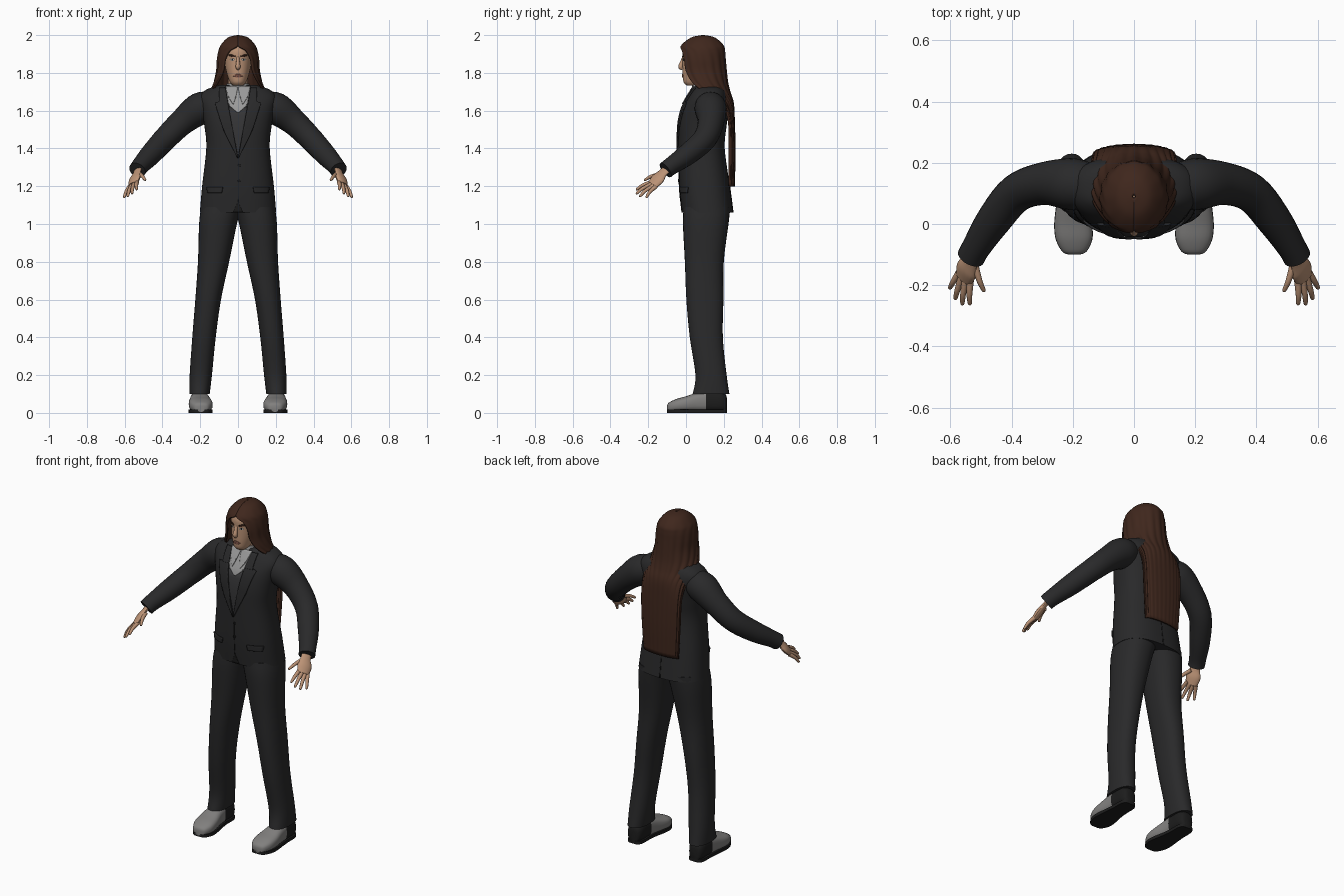
import bpy, bmesh
from math import sin, cos, pi, copysign
from mathutils import Vector

cube = bpy.data.objects.get("Cube")
if cube:
    bpy.data.objects.remove(cube)


def material(name, r, g, b):
    mat = bpy.data.materials.new(name)
    mat.use_nodes = True
    mat.diffuse_color = (r, g, b, 1)
    for node in mat.node_tree.nodes:
        if node.type == 'BSDF_PRINCIPLED':
            node.inputs["Base Color"].default_value = (r, g, b, 1)
            node.inputs["Roughness"].default_value = .8
    return mat


SUIT = material("charcoal suit", .022, .022, .023)
VEST = material("dark grey vest", .035, .035, .037)
SHIRT = material("grey shirt", .32, .32, .32)
SKIN = material("skin", .5, .29, .18)
HAIR = material("brown hair", .05, .02, .012)
SHOE = material("grey leather", .22, .215, .21)
BLACK = material("black leather", .012, .012, .012)
LIP = material("lips", .33, .14, .1)
EYE = material("eye white", .6, .58, .55)


def smooth_rows(rows, steps=5):
    """Catmull-Rom interpolation between rows of numbers."""
    out = []
    for i in range(len(rows) - 1):
        a, b, c, d = (rows[max(i - 1, 0)], rows[i], rows[i + 1],
                      rows[min(i + 2, len(rows) - 1)])
        for k in range(steps):
            t = k / steps
            out.append(tuple(
                q + t / 2 * (r - p + t * (2 * p - 5 * q + 4 * r - s
                                          + t * (3 * (q - r) + s - p)))
                for p, q, r, s in zip(a, b, c, d)))
    return out + [tuple(rows[-1])]


def skin_rings(name, rings, mats, closed=True, rule=None, thick=0, flip=1):
    """Bridge consecutive rings of points into one smooth object."""
    bm = bmesh.new()
    loops = [[bm.verts.new((p[0] * flip, p[1], p[2])) for p in ring]
             for ring in rings]
    n = len(loops[0])
    for lo, hi in zip(loops, loops[1:]):
        for j in range(n if closed else n - 1):
            k = (j + 1) % n
            bm.faces.new((lo[j], lo[k], hi[k], hi[j]))
    if closed:
        bm.faces.new(loops[0])
        bm.faces.new(loops[-1])
    bmesh.ops.recalc_face_normals(bm, faces=bm.faces)
    if rule:
        for f in bm.faces:
            f.material_index = rule(f.calc_center_median())
    mesh = bpy.data.meshes.new(name)
    bm.to_mesh(mesh)
    bm.free()
    for mat in mats:
        mesh.materials.append(mat)
    obj = bpy.data.objects.new(name, mesh)
    bpy.context.collection.objects.link(obj)
    if thick:
        mod = obj.modifiers.new("thickness", 'SOLIDIFY')
        mod.thickness, mod.offset = thick, 0
    bpy.ops.object.select_all(action='DESELECT')
    obj.select_set(True)
    bpy.context.view_layer.objects.active = obj
    bpy.ops.object.shade_smooth_by_angle(angle=pi / 4)
    return obj


def power(v, e):
    return copysign(abs(v) ** e, v)


def oval(z, x0, x1, y0, y1, p, n=32):
    """Horizontal rounded ring filling the given box."""
    return [((x0 + x1) / 2 + (x1 - x0) / 2 * power(cos(a), 2 / p),
             (y0 + y1) / 2 + (y1 - y0) / 2 * power(sin(a), 2 / p), z)
            for a in (2 * pi * i / n for i in range(n))]


def tube(name, points, mat, flip=1, side=(0, 0, 1), flat=1, n=16):
    """Round or flattened limb along (x, y, z, radius) points."""
    rows = smooth_rows(points)
    rings = []
    for i, row in enumerate(rows):
        ahead, behind = rows[min(i + 1, len(rows) - 1)], rows[max(i - 1, 0)]
        d = (Vector(ahead[:3]) - Vector(behind[:3])).normalized()
        u = Vector(side)
        u = (u - d * u.dot(d)).normalized()
        v = d.cross(u) * flat
        rings.append([Vector(row[:3]) + row[3] * (u * cos(a) + v * sin(a))
                      for a in (2 * pi * j / n for j in range(n))])
    return skin_rings(name, rings, [mat], flip=flip)


def surface_y(rows, p, x, z, side=-1):
    """Front (-1) or back (+1) of a lofted body at x, z."""
    for a, b in zip(rows, rows[1:]):
        if a[0] <= z <= b[0]:
            break
    t = min(max((z - a[0]) / (b[0] - a[0]), 0), 1)
    rx, y0, y1 = (a[i] + t * (b[i] - a[i]) for i in (1, 2, 3))
    bulge = max(1 - min(abs(x / rx), 1) ** p, 0) ** (1 / p)
    return (y0 + y1) / 2 + side * (y1 - y0) / 2 * bulge


def patch(name, body, edges, mat, lift=.003, thick=.004, flip=1, side=-1):
    """Thin plate lying on a body; edges are rows of z, x0, x1."""
    rows, p = body
    rings = []
    for a, b in zip(edges, edges[1:]):
        for k in range(7):
            z, x0, x1 = (q + k / 6 * (r - q) for q, r in zip(a, b))
            xs = [x0 + (x1 - x0) * j / 8 for j in range(9)]
            rings.append([(x, surface_y(rows, p, x, z, side) + side * lift, z)
                          for x in xs])
    return skin_rings(name, rings, [mat], closed=False, thick=thick, flip=flip)


# Jacket body: z, half width, front y, back y
jacket = (smooth_rows([
    (1.06, .202, -.022, .25), (1.2, .19, -.035, .232), (1.4, .168, -.04, .205),
    (1.52, .178, -.038, .215), (1.61, .195, -.02, .225), (1.67, .205, .01, .22),
    (1.71, .17, .035, .205), (1.735, .1, .05, .18)]), 2.5)
skin_rings("jacket", [oval(z, -w, w, a, b, 2.5, 48) for z, w, a, b in jacket[0]],
           [SUIT])

# Head and neck
head = (smooth_rows([
    (1.732, .025, .005, .06), (1.75, .042, -.012, .1), (1.785, .056, -.017, .14),
    (1.83, .067, -.018, .17), (1.88, .072, -.018, .185), (1.92, .071, -.016, .185),
    (1.955, .058, .005, .165), (1.98, .02, .06, .11)]), 2.2)
skin_rings("head", [oval(z, -w, w, a, b, 2.2) for z, w, a, b in head[0]], [SKIN])
tube("neck", [(0, .1, 1.66, .056), (0, .095, 1.72, .053), (0, .09, 1.79, .052)],
     SKIN, side=(1, 0, 0))
tube("nose", [(0, -.012, 1.885, .007), (0, -.022, 1.855, .01),
              (0, -.028, 1.832, .013), (0, -.018, 1.82, .008)], SKIN, side=(1, 0, 0))
patch("mouth", head, [(1.776, -.012, .012), (1.784, -.025, .025),
                      (1.793, -.01, .01)], LIP)
for label, s in (("left_", 1), ("right_", -1)):
    patch(label + "eye", head, [(1.864, .026, .034), (1.87, .017, .043),
                                (1.876, .024, .036)], EYE, .001, .002, s)
    patch(label + "iris", head, [(1.865, .026, .034), (1.876, .026, .034)],
          BLACK, .002, .002, s)
    patch(label + "eyebrow", head, [(1.884, .014, .03), (1.889, .014, .046),
                                    (1.896, .03, .05)], HAIR, .002, .004, s)

# Shirt, vest and jacket front
skin_rings("shirt_collar", [oval(z, -w, w, .095 - w, .095 + w, 2)
                            for z, w in ((1.67, .074), (1.71, .068), (1.745, .059))],
           [SHIRT])
patch("vest", jacket, [(1.36, 0, 0), (1.62, -.052, .052)], VEST, .001, .002)
patch("shirt_front", jacket, [(1.59, -.004, .004), (1.63, -.05, .05),
                              (1.725, -.065, .065)], SHIRT, .004)
patch("jacket_closing", jacket, [(1.12, -.001, .002), (1.36, -.001, .002)], BLACK, .001)
patch("hem_notch", jacket, [(1.062, -.025, .025), (1.12, 0, .001)], BLACK, .001, .002)
patch("back_vent", jacket, [(1.062, -.004, .004), (1.24, -.001, .001)], BLACK,
      .001, .002, side=1)
for z in (1.23, 1.31):
    patch("jacket_button", jacket, [(z - .008, .002, .01), (z, -.002, .014),
                                    (z + .008, .002, .01)], BLACK, .005)
for label, s in (("left_", 1), ("right_", -1)):
    patch(label + "collar_wing", jacket, [(1.635, .024, .027), (1.67, .012, .05),
                                          (1.728, 0, .066)], SHIRT, .01, .005, s)
    patch(label + "lapel", jacket, [(1.35, 0, .004), (1.5, .028, .078),
                                    (1.64, .053, .122), (1.648, .054, .098),
                                    (1.72, .066, .1)], SUIT, .006, .008, s)
    patch(label + "pocket_flap", jacket, [(1.165, .085, .16), (1.195, .08, .165)],
          SUIT, .004, .008, s)

# Arms, hands, trousers and shoes
fingers = {
    "index_finger": ((.535, -.182, 1.222), (.537, -.265, 1.182)),
    "middle_finger": ((.55, -.18, 1.212), (.562, -.265, 1.16)),
    "ring_finger": ((.563, -.172, 1.203), (.585, -.247, 1.145)),
    "little_finger": ((.573, -.16, 1.198), (.604, -.212, 1.14)),
    "thumb": ((.52, -.135, 1.265), (.49, -.222, 1.232))}
leg_rows = smooth_rows([
    (.1, .15, .258, .035, .23), (.2, .138, .256, .05, .215),
    (.4, .118, .242, .02, .195), (.6, .09, .226, .002, .198),
    (.8, .047, .212, -.006, .2), (1, .006, .206, -.016, .225),
    (1.09, -.02, .195, -.012, .235)])
shoe_rows = smooth_rows([
    (-.1, .195, .018, .04), (-.09, .195, .04, .055), (-.05, .196, .06, .074),
    (0, .199, .062, .088), (.06, .202, .053, .108), (.12, .203, .047, .118),
    (.18, .203, .046, .115), (.208, .203, .036, .1), (.216, .203, .02, .08)], 4)
for label, s in (("left_", 1), ("right_", -1)):
    tube(label + "sleeve", [
        (.12, .125, 1.63, .065), (.2, .13, 1.612, .085), (.295, .132, 1.54, .07),
        (.385, .1, 1.452, .063), (.46, .01, 1.37, .057), (.515, -.075, 1.31, .047),
        (.533, -.108, 1.285, .046)], SUIT, s, n=24)
    tube(label + "palm", [
        (.527, -.095, 1.295, .028), (.536, -.125, 1.268, .03),
        (.547, -.15, 1.238, .041), (.556, -.178, 1.207, .034)],
        SKIN, s, side=(.065, .055, -.04), flat=.45)
    for finger, (base, tip) in fingers.items():
        a, b = Vector(base), Vector(tip)
        knuckle = a.lerp(b, .55) + Vector((.002, -.002, .005))
        tube(label + finger, [(*a, .012), (*knuckle, .0095), (*a.lerp(b, .92), .007),
                              (*b, .003)], SKIN, s, side=(1, 0, 0), n=10)
    skin_rings(label + "trouser_leg", [oval(*row, 2.3) for row in leg_rows],
               [SUIT], flip=s)
    shoe = []
    for y, cx, w, h in shoe_rows:
        shoe.append([(cx + w * power(cos(a), .8), y,
                      .005 + (h - .005) * (.5 + .5 * power(sin(a), .7)))
                     for a in (2 * pi * i / 24 for i in range(24))])
    skin_rings(label + "shoe", shoe, [SHOE, BLACK], flip=s,
               rule=lambda c: int(c.y > .105 or c.z < .018))
    sole = [(y, cx, w) for y, cx, w, h in shoe_rows]
    skin_rings(label + "sole", [[(cx - w, y, 0), (cx + w, y, 0),
                                 (cx + w, y, .018), (cx - w, y, .018)]
                                for y, cx, w in sole], [BLACK], flip=s)

# Long hair: z, centre y, half width, half depth, half angle from the back
hair_rows = smooth_rows([
    (1.994, .09, .004, .005, pi), (1.982, .09, .05, .06, pi),
    (1.945, .087, .085, .105, pi), (1.915, .086, .098, .114, 2.68),
    (1.87, .085, .105, .118, 2.45), (1.81, .088, .108, .12, 2.35),
    (1.75, .095, .122, .12, 2.1), (1.7, .115, .136, .112, 1.75),
    (1.64, .18, .136, .066, 1.45), (1.55, .222, .13, .03, 1.45),
    (1.38, .228, .124, .028, 1.45), (1.2, .226, .112, .026, 1.45)])
strands = []
for z, cy, rx, ry, spread in hair_rows:
    spread = min(spread, pi)
    ring = []
    for j in range(73):
        t = spread * (j / 36 - 1)
        groove = 1 + .02 * cos(j * pi / 3) * min(1, (2 - z) * 6)
        ring.append((rx * groove * sin(t), cy + ry * groove * cos(t), z))
    strands.append(ring)
skin_rings("long_hair", strands, [HAIR], closed=False, thick=.012)
